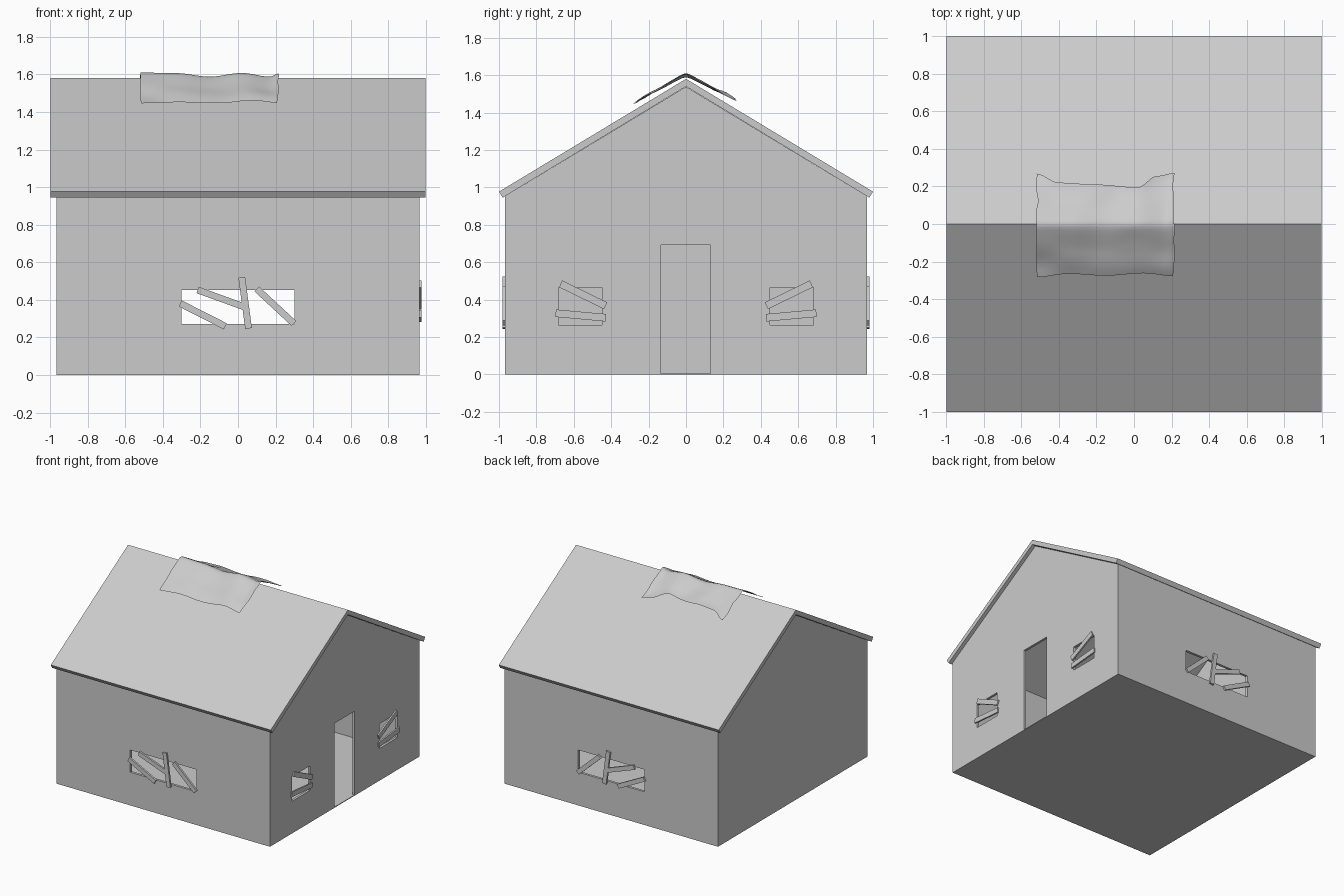
import bpy, bmesh, math
from mathutils import Vector, Matrix, noise

if "Cube" in bpy.data.objects:
    bpy.data.objects.remove(bpy.data.objects["Cube"])


def mesh_object(name, verts, faces):
    me = bpy.data.meshes.new(name)
    me.from_pydata(verts, [], faces)
    bm = bmesh.new()
    bm.from_mesh(me)
    bmesh.ops.recalc_face_normals(bm, faces=bm.faces)
    bm.to_mesh(me)
    bm.free()
    ob = bpy.data.objects.new(name, me)
    bpy.context.collection.objects.link(ob)
    return ob


def prism(name, profile, x0, x1):
    """Extrude a (y, z) outline along x."""
    n = len(profile)
    verts = [(x, y, z) for x in (x0, x1) for y, z in profile]
    faces = [tuple(range(n)), tuple(range(n, 2 * n))]
    faces += [(i, (i + 1) % n, n + (i + 1) % n, n + i) for i in range(n)]
    return mesh_object(name, verts, faces)


def box(name, x0, x1, y0, y1, z0, z1):
    return prism(name, [(y0, z0), (y1, z0), (y1, z1), (y0, z1)], x0, x1)


def cut(target, cutter):
    mod = target.modifiers.new("cut", 'BOOLEAN')
    mod.operation = 'DIFFERENCE'
    mod.solver = 'EXACT'
    mod.object = cutter
    bpy.context.view_layer.objects.active = target
    bpy.ops.object.modifier_apply(modifier=mod.name)
    bpy.data.objects.remove(cutter)


W = 0.967      # half width of the walls
T = 0.02       # wall thickness
SLOPE = 0.6

# Walls and floor: hollow gabled shell, open under the roof
walls = prism("walls", [(-W, 0), (W, 0), (W, 0.953), (0, 1.538), (-W, 0.953)], -W, W)
cut(walls, box("room_cutter", -W + T, W - T, -W + T, W - T, 0.006, 2))
cut(walls, box("front_back_window_cutter", -0.3, 0.3, -1.2, 1.2, 0.272, 0.454))
cut(walls, box("door_cutter", 0.8, 1.2, -0.134, 0.13, 0.006, 0.692))
for s in (-1, 1):
    y0, y1 = sorted((s * 0.683, s * 0.448))
    cut(walls, box("side_window_cutter", 0.8, 1.2, y0, y1, 0.264, 0.465))

# Roof: folded slab with eaves cut square to the slope
prism("roof", [(-1, 0.977), (0, 1.58), (1, 0.977), (0.98, 0.945), (0, 1.54), (-0.98, 0.945)],
      -0.997, 0.997)


def plank(name, p, q, width, origin, along, out, depth):
    """Board between two (u, z) points on a wall plane."""
    p, q = Vector(p), Vector(q)
    d = (q - p).normalized()
    n = Vector((-d.y, d.x)) * width / 2
    ring = [p + n, p - n, q - n, q + n]
    verts = [Vector(origin) + Vector(along) * c.x + Vector((0, 0, c.y)) + Vector(out) * k
             for k in (0, depth) for c in ring]
    faces = [(0, 1, 2, 3), (4, 5, 6, 7)] + [(i, (i + 1) % 4, 4 + (i + 1) % 4, 4 + i) for i in range(4)]
    mesh_object(name, verts, faces)


# Boards over the front and back windows
long_boards = [((-0.307, 0.381), (-0.067, 0.259)), ((-0.215, 0.453), (0.03, 0.364)),
               ((0.02, 0.52), (0.056, 0.248)), ((0.1, 0.458), (0.297, 0.275))]
for s, side in ((-1, "front"), (1, "back")):
    for i, (p, q) in enumerate(long_boards):
        plank(f"{side}_window_board_{i + 1}", p, q, 0.036,
              (0, s * (W - 0.002), 0), (1, 0, 0), (0, s, 0), 0.016)

# Boards over the two small windows beside the door
short_boards = [((0.67, 0.484), (0.43, 0.367)), ((0.697, 0.327), (0.43, 0.303))]
for s, side in ((-1, "left"), (1, "right")):
    for i, (p, q) in enumerate(short_boards):
        plank(f"{side}_window_board_{i + 1}", p, q, 0.04,
              (W - 0.002, 0, 0), (0, s, 0), (1, 0, 0), 0.013)


def lerp_curve(pts, x):
    for (xa, a), (xb, b) in zip(pts, pts[1:]):
        if x <= xb:
            t = (x - xa) / (xb - xa)
            return a + (b - a) * t * t * (3 - 2 * t)
    return pts[-1][1]


# Tarp: wrinkled sheet draped over the ridge
back_edge = [(-0.52, 0.268), (-0.4, 0.22), (-0.2, 0.21), (0.02, 0.195), (0.12, 0.255), (0.22, 0.272)]
front_edge = [(-0.52, -0.283), (-0.35, -0.265), (-0.15, -0.275), (0.05, -0.262), (0.22, -0.278)]
ridge = [(-0.52, 1.61), (-0.33, 1.607), (-0.15, 1.588), (0.02, 1.608), (0.17, 1.588), (0.22, 1.605)]
NX, NY = 44, 32
verts = []
for j in range(NY + 1):
    v = j / NY * 2 - 1
    for i in range(NX + 1):
        x = -0.518 + 0.735 * i / NX
        y = v * (lerp_curve(back_edge, x) if v > 0 else -lerp_curve(front_edge, x))
        wob = noise.noise(Vector((x * 6, y * 7, 3.1)))
        gap = 0.024 + 0.02 * wob + (0.018 * v * v if v > 0 else 0)
        fall = SLOPE * (math.sqrt(y * y + 0.0003) - 0.0173)
        z = lerp_curve(ridge, x) * (1 - abs(v)) + (1.58 + gap) * abs(v) - fall
        z = max(z, 1.588 - SLOPE * abs(y))
        edge = max(0, abs(2 * i / NX - 1) - 0.8) * 5
        x += edge * 0.015 * noise.noise(Vector((x * 2, y * 12, 8)))
        verts.append((x, y, z))
faces = [(a, a + 1, a + NX + 2, a + NX + 1)
         for j in range(NY) for a in range(j * (NX + 1), j * (NX + 1) + NX)]
tarp = mesh_object("roof_tarp", verts, faces)
for f in tarp.data.polygons:
    f.use_smooth = True
